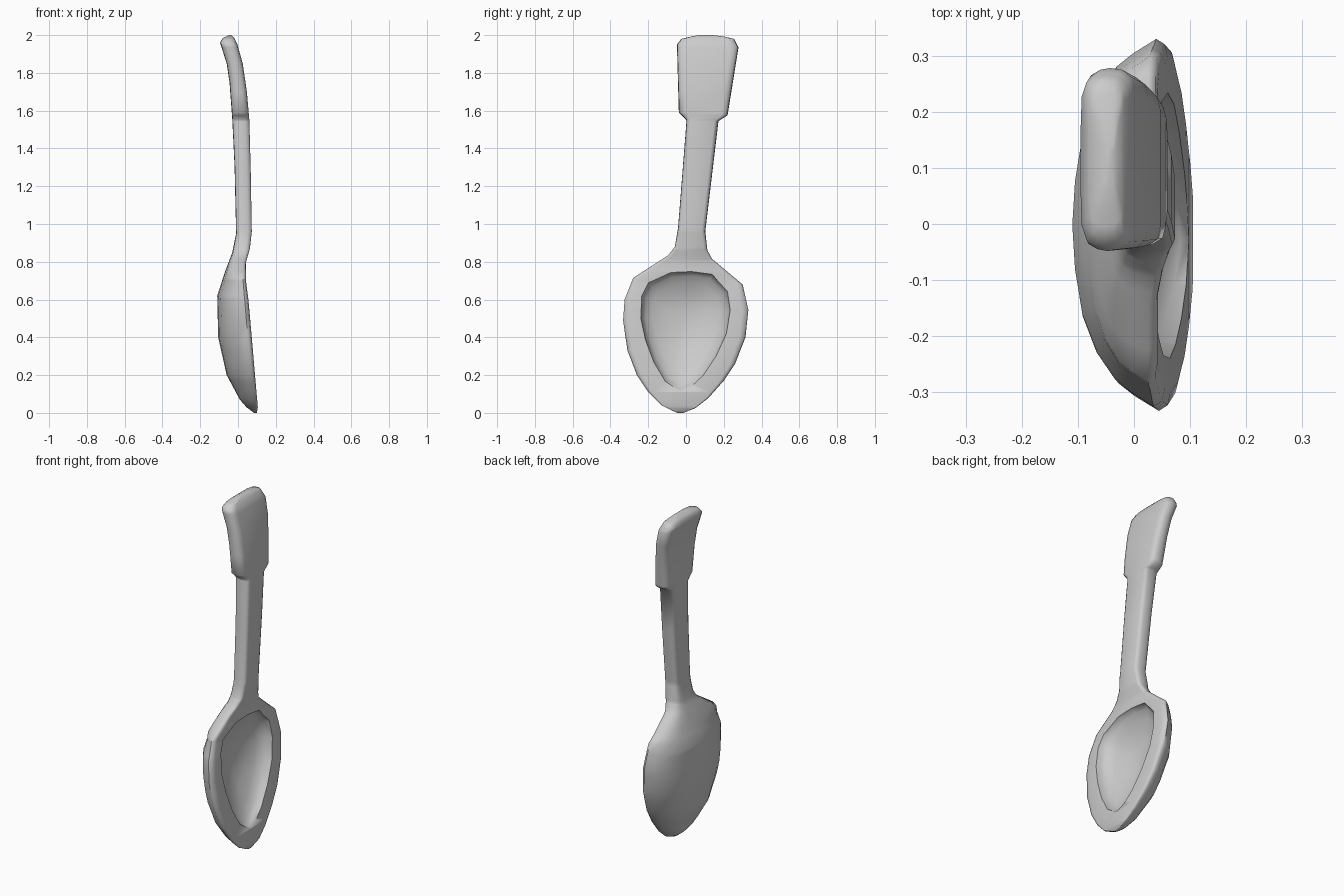
import bpy, bmesh

if "Cube" in bpy.data.objects:
    bpy.data.objects.remove(bpy.data.objects["Cube"])

# Side-view and face-view profiles: (z, value)
LEFT = [(0, -.045), (.015, -.08), (.04, -.13), (.11, -.2), (.2, -.26), (.33, -.31), (.49, -.333),
        (.6, -.325), (.715, -.28), (.835, -.095), (.88, -.06), (.98, -.042), (1.55, .003),
        (1.59, -.038), (1.95, -.048), (1.98, -.025), (1.993, .03), (2, .07)]
RIGHT = [(0, -.015), (.025, .05), (.08, .12), (.17, .2), (.26, .26), (.4, .315), (.545, .33),
         (.68, .3), (.815, .14), (.86, .115), (.96, .102), (1.545, .172), (1.575, .22),
         (1.935, .278), (1.98, .255), (1.993, .2), (2, .14)]
FRONT = [(0, .1), (.03, .105), (.2, .09), (.4, .073), (.6, .055), (.7, .042), (.8, .043), (.87, .063),
         (.96, .073), (1.3, .067), (1.55, .06), (1.7, .047), (1.85, .025), (1.95, -.003),
         (1.985, -.02), (2, -.035)]
BACK = [(0, .085), (.03, .045), (.07, .01), (.2, -.06), (.4, -.105), (.62, -.11), (.75, -.068),
        (.85, -.03), (.95, -.01), (1.3, -.018), (1.55, -.03), (1.75, -.045), (1.85, -.06),
        (1.96, -.095), (1.985, -.08), (2, -.05)]
# Half cross-sections: (sideways fraction, depth fraction from front to back)
BOWL = [(.9, 0), (.97, .03), (1, .12), (.92, .37), (.85, .54), (.7, .74), (.5, .89), (.25, .97), (0, 1)]
GRIP = [(.74, 0), (.9, .06), (.98, .25), (1, .5), (.98, .7), (.92, .88), (.75, .98), (.4, 1), (0, 1)]


def at(profile, z):
    for (a, u), (b, v) in zip(profile, profile[1:]):
        if z <= b:
            return u + (v - u) * (z - a) / (b - a)
    return profile[-1][1]


def loft(name, rings):
    bm = bmesh.new()
    loops = [[bm.verts.new(p) for p in r] for r in rings]
    n = len(loops[0])
    for a, b in zip(loops, loops[1:]):
        for i in range(n):
            j = (i + 1) % n
            bm.faces.new((a[i], a[j], b[j], b[i]))
    bm.faces.new(loops[0])
    bm.faces.new(loops[-1])
    bmesh.ops.recalc_face_normals(bm, faces=bm.faces)
    me = bpy.data.meshes.new(name)
    bm.to_mesh(me)
    bm.free()
    ob = bpy.data.objects.new(name, me)
    bpy.context.collection.objects.link(ob)
    return ob


def section(z):
    l, r, f, b = (at(p, z) for p in (LEFT, RIGHT, FRONT, BACK))
    mid, half = (l + r) / 2, (r - l) / 2
    k = min(1, max(0, (z - .68) / .25))
    pts = [(t + (u - t) * k, s + (v - s) * k) for (t, s), (u, v) in zip(BOWL, GRIP)]
    pts += [(-t, s) for t, s in pts[-2::-1]]
    return [(f + (b - f) * s, mid + half * t, z) for t, s in pts]


# Spoon body: bowl, stem and paddle grip as one loft
levels = sorted({z for p in (LEFT, RIGHT, FRONT, BACK) for z, _ in p})
spoon = loft("spoon", [section(z) for z in levels])

# Hollow of the bowl
RIM = [(-.03, .11), (.03, .14), (.09, .195), (.16, .3), (.215, .42), (.235, .545), (.22, .645),
       (.14, .735), (.03, .75), (-.08, .745), (-.2, .69), (-.235, .62), (-.24, .5),
       (-.215, .385), (-.17, .265), (-.11, .165)]


def hollow(scale, depth, out=0):
    ring = []
    for y, z in RIM:
        y, z = y * scale, .5 + (z - .5) * scale
        f = at(FRONT, z)
        ring.append((f + out - depth * (f - at(BACK, z) - .06), y, z))
    return ring


cutter = loft("hollow_cutter", [hollow(1, 0, .08), hollow(1, 0, .004), hollow(.97, .25), hollow(.9, .48),
                                hollow(.75, .66), hollow(.5, .84), hollow(.25, .94), hollow(.05, .97)])
cutter.hide_render = True
mod = spoon.modifiers.new("hollow", 'BOOLEAN')
mod.object = cutter
mod.operation = 'DIFFERENCE'
mod.solver = 'EXACT'
bpy.context.view_layer.objects.active = spoon
spoon.select_set(True)
bpy.ops.object.modifier_apply(modifier=mod.name)
bpy.data.objects.remove(cutter)
bpy.ops.object.shade_smooth_by_angle(angle=1.05)
